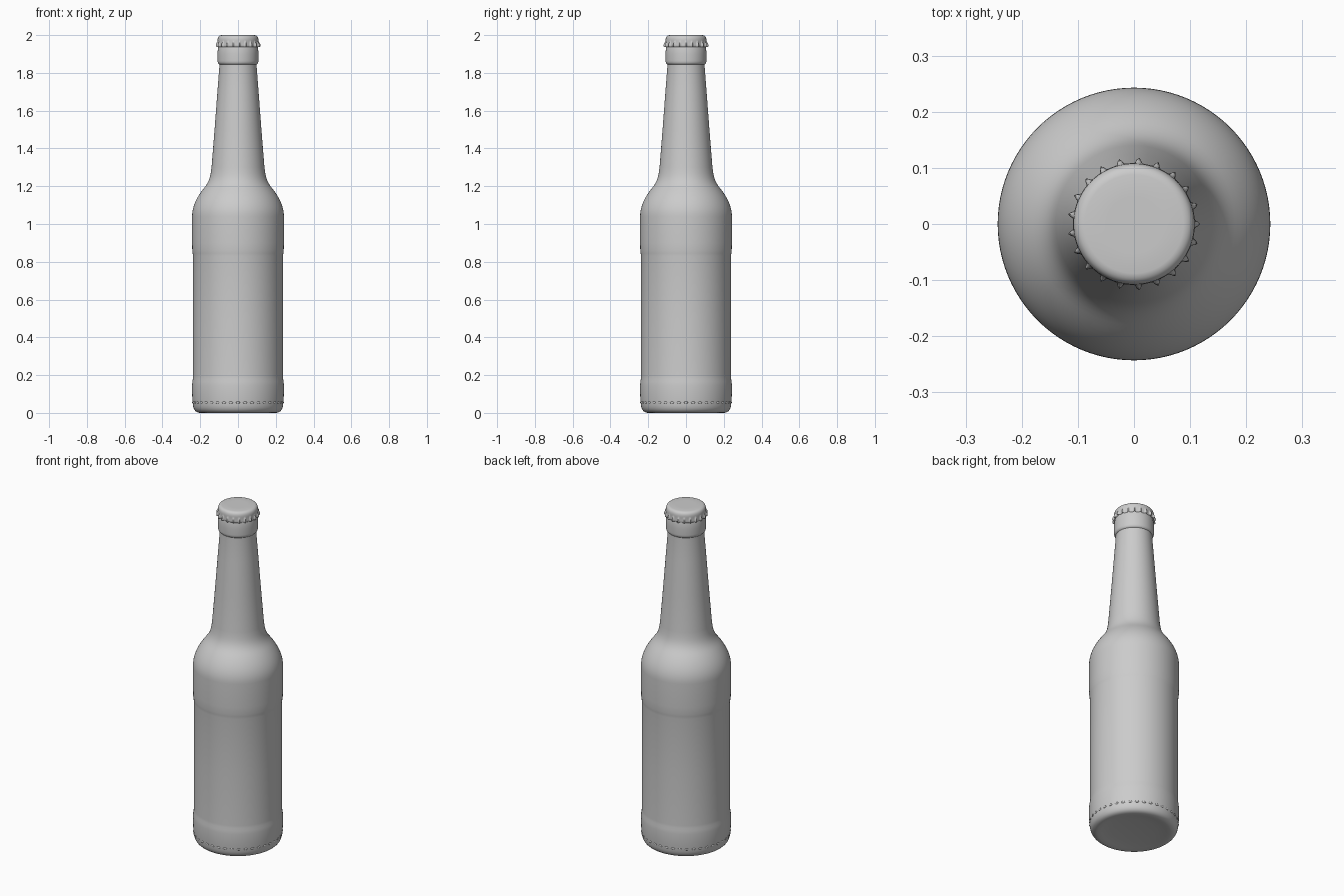
import bpy, bmesh
from math import sin, cos, pi
from mathutils import Vector, Matrix
from mathutils.geometry import interpolate_bezier

if "Cube" in bpy.data.objects:
    bpy.data.objects.remove(bpy.data.objects["Cube"])


def bez(a, b, c, d, n=9):
    # Curved stretch of a profile, as (radius, z) points
    pts = interpolate_bezier(*[Vector((p[0], 0, p[1])) for p in (a, b, c, d)], n)
    return [(p.x, p.z) for p in pts]


def finish(bm, name, angle):
    bmesh.ops.recalc_face_normals(bm, faces=bm.faces)
    mesh = bpy.data.meshes.new(name)
    bm.to_mesh(mesh)
    bm.free()
    obj = bpy.data.objects.new(name, mesh)
    bpy.context.collection.objects.link(obj)
    bpy.ops.object.select_all(action='DESELECT')
    obj.select_set(True)
    bpy.context.view_layer.objects.active = obj
    bpy.ops.object.shade_smooth_by_angle(angle=angle)
    return obj


def lathe(name, profile, sides, angle=0.7, shape=lambda r, z, t: (r, z)):
    # Revolve a profile whose first and last points lie on the axis
    bm = bmesh.new()
    rings = []
    for r, z in profile[1:-1]:
        ring = []
        for i in range(sides):
            t = 2 * pi * i / sides
            rr, zz = shape(r, z, t)
            ring.append(bm.verts.new((rr * cos(t), rr * sin(t), zz)))
        rings.append(ring)
    for a, b in zip(rings, rings[1:]):
        for i in range(sides):
            j = (i + 1) % sides
            bm.faces.new((a[i], a[j], b[j], b[i]))
    for ring, end in ((rings[0], profile[0]), (rings[-1], profile[-1])):
        tip = bm.verts.new((0, 0, end[1]))
        for i in range(sides):
            bm.faces.new((ring[i], ring[(i + 1) % sides], tip))
    return finish(bm, name, angle)


# Bottle: base, heel, recessed label panel, shoulder, neck and lip collar
bottle = [(0, 0.012), (0.12, 0.010), (0.175, 0.004)]
bottle += bez((0.195, 0.0), (0.225, 0.0), (0.238, 0.015), (0.240, 0.055))
bottle += [(0.242, 0.08), (0.243, 0.11), (0.243, 0.145), (0.2415, 0.165),
           (0.239, 0.18), (0.238, 0.195), (0.238, 0.5), (0.238, 0.83),
           (0.240, 0.845), (0.242, 0.86), (0.243, 0.90)]
bottle += bez((0.243, 1.04), (0.243, 1.10), (0.212, 1.15), (0.180, 1.19), 12)
bottle += bez((0.180, 1.19), (0.152, 1.225), (0.146, 1.25), (0.140, 1.30), 10)[1:]
bottle += [(0.124, 1.50), (0.109, 1.70), (0.099, 1.83), (0.099, 1.845)]
bottle += bez((0.099, 1.845), (0.104, 1.848), (0.108, 1.853), (0.108, 1.865), 6)[1:]
bottle += [(0.108, 1.90), (0.107, 1.925), (0.104, 1.94), (0.098, 1.965),
           (0.09, 1.975), (0, 1.975)]
lathe("bottle", bottle, 96)

# Crown cap with 21 crimped flutes around the skirt
TEETH = 21


def crimp(r, z, t):
    w = max(0.0, min(1.0, (1.968 - z) / 0.014))
    bump = max(0.0, cos(TEETH * t)) ** 2
    return r + 0.010 * w * bump, z


cap = [(0, 1.955), (0.100, 1.950), (0.104, 1.941), (0.106, 1.938),
       (0.1085, 1.941), (0.1085, 1.948), (0.108, 1.955), (0.108, 1.962),
       (0.108, 1.97)]
cap += bez((0.108, 1.975), (0.107, 1.992), (0.100, 1.998), (0.088, 2.0), 8)
cap += [(0.05, 2.0), (0, 2.0)]
lathe("crown_cap", cap, TEETH * 10, 0.9, crimp)

# Row of small grip bumps around the heel
bm = bmesh.new()
COUNT = 40
for i in range(COUNT):
    m = (Matrix.Rotation(2 * pi * i / COUNT, 4, 'Z')
         @ Matrix.Translation((0.239, 0, 0.055))
         @ Matrix.Diagonal((0.004, 0.011, 0.006, 1)))
    bmesh.ops.create_uvsphere(bm, u_segments=10, v_segments=6, radius=1, matrix=m)
finish(bm, "heel_bumps", 1.0)
